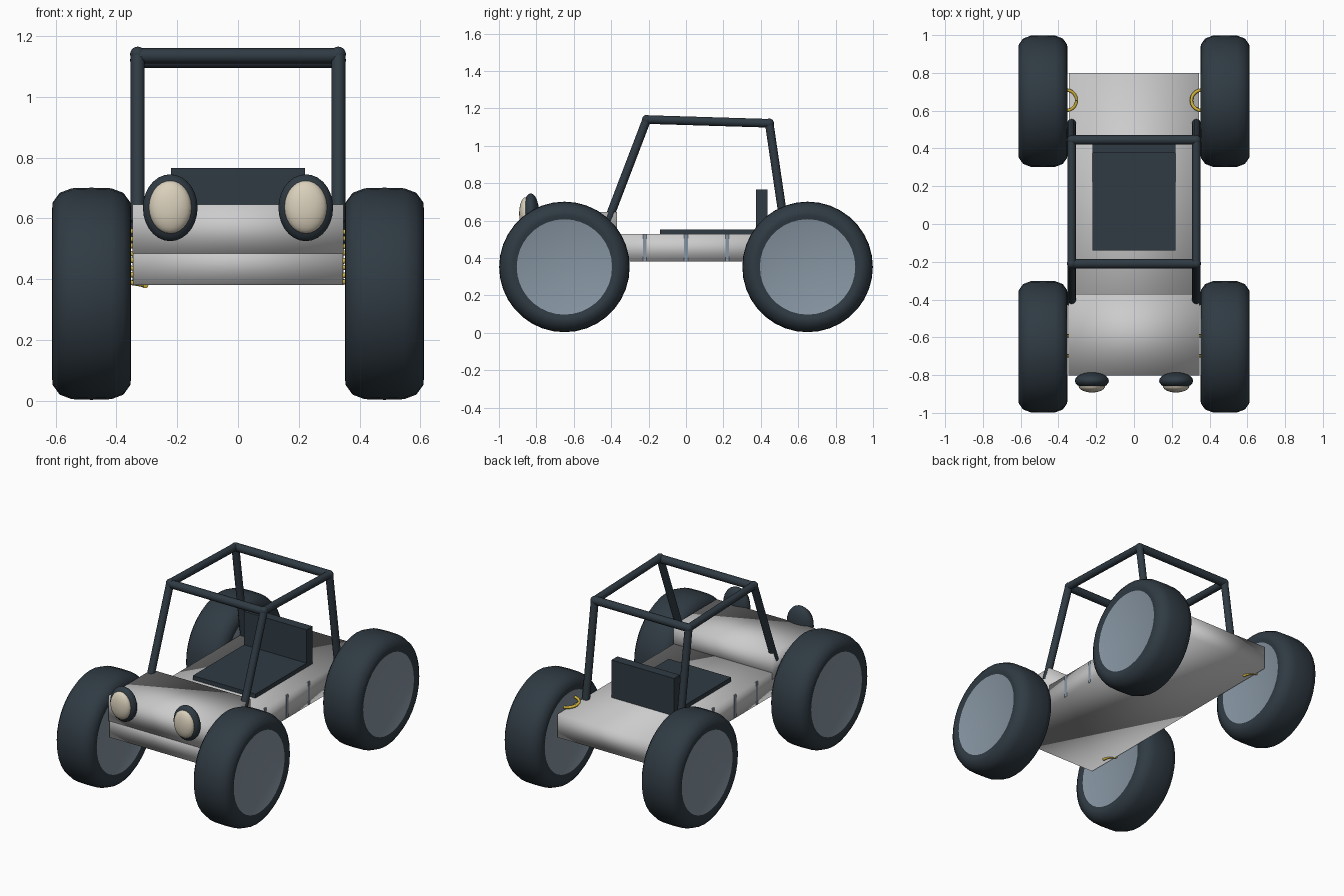
import bpy, bmesh, math
from mathutils import Vector

if "Cube" in bpy.data.objects:
    bpy.data.objects.remove(bpy.data.objects["Cube"])


def material(name, r, g, b):
    m = bpy.data.materials.new(name)
    m.diffuse_color = (r, g, b, 1)
    m.use_nodes = True
    m.node_tree.nodes["Principled BSDF"].inputs["Base Color"].default_value = m.diffuse_color
    return m


DARK = material("dark slate", 0.029, 0.043, 0.056)
SILVER = material("light grey", 0.60, 0.60, 0.60)
STEEL = material("blue grey", 0.24, 0.30, 0.36)
CREAM = material("cream", 0.70, 0.63, 0.50)
YELLOW = material("yellow", 0.62, 0.44, 0.04)


def finish(bm, name, mats, smooth=None):
    bmesh.ops.recalc_face_normals(bm, faces=bm.faces)
    me = bpy.data.meshes.new(name)
    bm.to_mesh(me)
    bm.free()
    for m in mats:
        me.materials.append(m)
    ob = bpy.data.objects.new(name, me)
    bpy.context.collection.objects.link(ob)
    if smooth == "all":
        me.shade_smooth()
    elif smooth:
        bpy.ops.object.select_all(action='DESELECT')
        ob.select_set(True)
        bpy.context.view_layer.objects.active = ob
        bpy.ops.object.shade_smooth_by_angle(angle=math.radians(smooth))
    return ob


def box(name, lo, hi, mat, smooth=None):
    bm = bmesh.new()
    bmesh.ops.create_cube(bm, size=1)
    for v in bm.verts:
        v.co = [(a + b) / 2 + c * (b - a) for a, b, c in zip(lo, hi, v.co)]
    return finish(bm, name, [mat], smooth)


def ellipsoid(name, center, radii, mat):
    bm = bmesh.new()
    bmesh.ops.create_uvsphere(bm, u_segments=24, v_segments=14, radius=1)
    for v in bm.verts:
        v.co = [c + r * p for c, r, p in zip(center, radii, v.co)]
    return finish(bm, name, [mat], "all")


def tube(name, points, radius, mat, sides=4):
    cu = bpy.data.curves.new(name, 'CURVE')
    cu.dimensions = '3D'
    cu.bevel_depth = radius
    cu.bevel_resolution = sides
    cu.use_fill_caps = True
    sp = cu.splines.new('POLY')
    sp.points.add(len(points) - 1)
    for p, co in zip(sp.points, points):
        p.co = (*co, 1)
    cu.materials.append(mat)
    ob = bpy.data.objects.new(name, cu)
    bpy.context.collection.objects.link(ob)
    return ob


def wheel(name, cx, cy, cz=0.352, n=36):
    # tyre profile (offset along the axle, radius) with flat hub discs on both sides
    half = [(0.122, 0.255), (0.13, 0.275), (0.128, 0.30), (0.105, 0.332), (0.065, 0.347)]
    prof = half + [(0, 0.349)] + [(-x, r) for x, r in reversed(half)]
    bm = bmesh.new()
    rings = []
    for x, r in prof:
        rings.append([bm.verts.new((cx + x, cy + r * math.cos(2 * math.pi * i / n),
                                    cz + r * math.sin(2 * math.pi * i / n))) for i in range(n)])
    for a, b in zip(rings, rings[1:]):
        for i in range(n):
            j = (i + 1) % n
            bm.faces.new((a[i], a[j], b[j], b[i]))
    for ring in (rings[0], rings[-1]):
        bm.faces.new(ring).material_index = 1
    return finish(bm, name, [DARK, STEEL], 50)


# Body: long chassis slab and front hood, softly shaded
box("chassis", (-0.345, -0.80, 0.38), (0.345, 0.80, 0.527), SILVER, "all")
box("hood", (-0.348, -0.803, 0.485), (0.348, -0.37, 0.645), SILVER, "all")

# Seat
box("seat_cushion", (-0.22, -0.14, 0.50), (0.22, 0.40, 0.553), DARK)
box("seat_back", (-0.22, 0.375, 0.50), (0.22, 0.435, 0.765), DARK)

for side, s in (("left", -1), ("right", 1)):
    # Thin side seams
    for k, y in enumerate((-0.22, 0, 0.22)):
        xs = sorted((s * 0.34, s * 0.3465))
        box(f"{side}_seam_{k + 1}", (xs[0], y - 0.01, 0.381), (xs[1], y + 0.01, 0.528), STEEL)

    # Headlight shell and lens
    ellipsoid(f"{side}_headlight_shell", (s * 0.223, -0.83, 0.635), (0.09, 0.045, 0.11), DARK)
    ellipsoid(f"{side}_headlight_lens", (s * 0.223, -0.858, 0.637), (0.07, 0.034, 0.087), CREAM)

    # Roll cage side: front leg, roof rail, rear leg, round joints
    x = s * 0.33
    foot_f, top_f = (x, -0.42, 0.59), (x, -0.21, 1.14)
    top_r, foot_r = (x, 0.445, 1.12), (x, 0.535, 0.51)
    tube(f"{side}_front_post", [foot_f, top_f], 0.023, DARK)
    tube(f"{side}_roof_rail", [top_f, top_r], 0.023, DARK)
    tube(f"{side}_rear_post", [top_r, foot_r], 0.023, DARK)
    for end, p in (("front", top_f), ("rear", top_r)):
        ellipsoid(f"{side}_{end}_cage_joint", p, (0.025, 0.025, 0.025), DARK)

    # Wheels and suspension coils
    for end, y in (("front", -0.65), ("rear", 0.65)):
        wheel(f"{side}_{end}_wheel", s * 0.482, y)
        turns, steps = 4, 20
        coil = []
        for i in range(turns * steps + 1):
            a = 2 * math.pi * i / steps
            coil.append((s * 0.358 + 0.054 * math.cos(a), y + 0.005 + 0.054 * math.sin(a),
                         0.378 + 0.19 * i / (turns * steps)))
        tube(f"{side}_{end}_spring", coil, 0.009, YELLOW, 1)

# Roll cage cross bars
tube("front_cross_bar", [(-0.33, -0.21, 1.135), (0.33, -0.21, 1.135)], 0.025, DARK)
tube("rear_cross_bar", [(-0.33, 0.445, 1.12), (0.33, 0.445, 1.12)], 0.025, DARK)
